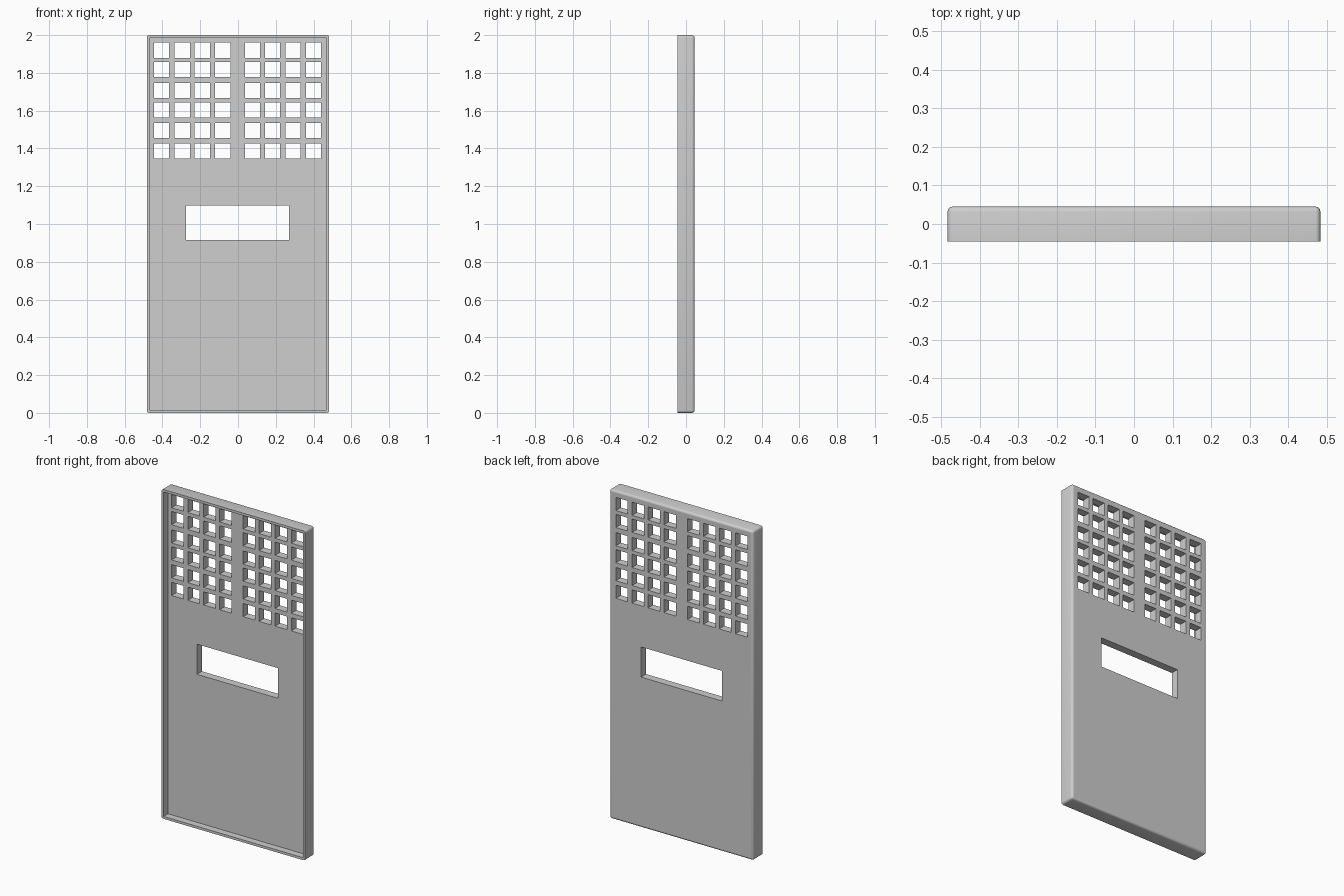
import bpy
import bmesh
from math import cos, sin, radians

HALF_W, HALF_D, HEIGHT = 0.483, 0.045, 2.0
RIM, ROUND = 0.015, 0.013
FLOOR_Y = -0.003

cube = bpy.data.objects.get("Cube")
if cube:
    bpy.data.objects.remove(cube, do_unlink=True)

grey = bpy.data.materials.new("plain_grey")
grey.use_nodes = True
colour = (0.62, 0.62, 0.62, 1)
grey.diffuse_color = colour
grey.node_tree.nodes["Principled BSDF"].inputs["Base Color"].default_value = colour

bm = bmesh.new()


def add_face(points):
    bm.faces.new([bm.verts.new(p) for p in points])


def bridge(a, b):
    """Join two outlines of equal length with a strip of quads."""
    for i in range(len(a)):
        j = (i + 1) % len(a)
        add_face((a[i], b[i], b[j], a[j]))


def outline(inset, y):
    """Rounded rectangle of the door, shrunk by inset, at depth y."""
    radius = max(ROUND - inset, 0)
    cx = HALF_W - max(ROUND, inset)
    cz = HEIGHT / 2 - max(ROUND, inset)
    points = []
    for start, sx, sz in ((180, -1, -1), (270, 1, -1), (0, 1, 1), (90, -1, 1)):
        for step in range(4):
            angle = radians(start + 30 * step)
            points.append((sx * cx + radius * cos(angle), y,
                           HEIGHT / 2 + sz * cz + radius * sin(angle)))
    return points


def rectangle(x0, x1, z0, z1, y):
    return [(x0, y, z0), (x1, y, z0), (x1, y, z1), (x0, y, z1)]


# Edge shell: tray wall, flat rim, outer side, rounded back edge
profile = [(RIM, FLOOR_Y), (RIM, -HALF_D), (0, -HALF_D)]
for step in range(4):
    angle = radians(30 * step)
    profile.append((ROUND * (1 - cos(angle)),
                    HALF_D - ROUND + ROUND * sin(angle)))
profile.append((RIM, HALF_D))
rings = [outline(*p) for p in profile]
for a, b in zip(rings, rings[1:]):
    bridge(a, b)

# Openings: two banks of square vents and a wide slot
columns = (-0.404, -0.295, -0.189, -0.081, 0.077, 0.183, 0.291, 0.4)
rows = (1.387, 1.494, 1.603, 1.706, 1.817, 1.92)
openings = [(x - 0.04, x + 0.04, z - 0.04, z + 0.04)
            for x in columns for z in rows]
openings.append((-0.274, 0.27, 0.914, 1.097))
for o in openings:
    bridge(rectangle(*o, HALF_D), rectangle(*o, FLOOR_Y))

# Tray floor and back, laid in cells that skip the openings
xs = sorted({-HALF_W + RIM, HALF_W - RIM, *(x for o in openings for x in o[:2])})
zs = sorted({RIM, HEIGHT - RIM, *(z for o in openings for z in o[2:])})
for x0, x1 in zip(xs, xs[1:]):
    for z0, z1 in zip(zs, zs[1:]):
        mx, mz = (x0 + x1) / 2, (z0 + z1) / 2
        if not any(o[0] < mx < o[1] and o[2] < mz < o[3] for o in openings):
            add_face(rectangle(x0, x1, z0, z1, FLOOR_Y))
            add_face(reversed(rectangle(x0, x1, z0, z1, HALF_D)))

# Weld everything into one panel
bmesh.ops.remove_doubles(bm, verts=bm.verts, dist=0.00005)
mesh = bpy.data.meshes.new("door_panel")
bm.to_mesh(mesh)
bm.free()
mesh.materials.append(grey)
panel = bpy.data.objects.new("door_panel", mesh)
bpy.context.collection.objects.link(panel)
bpy.ops.object.select_all(action='DESELECT')
panel.select_set(True)
bpy.context.view_layer.objects.active = panel
bpy.ops.object.shade_smooth_by_angle(angle=radians(35))
